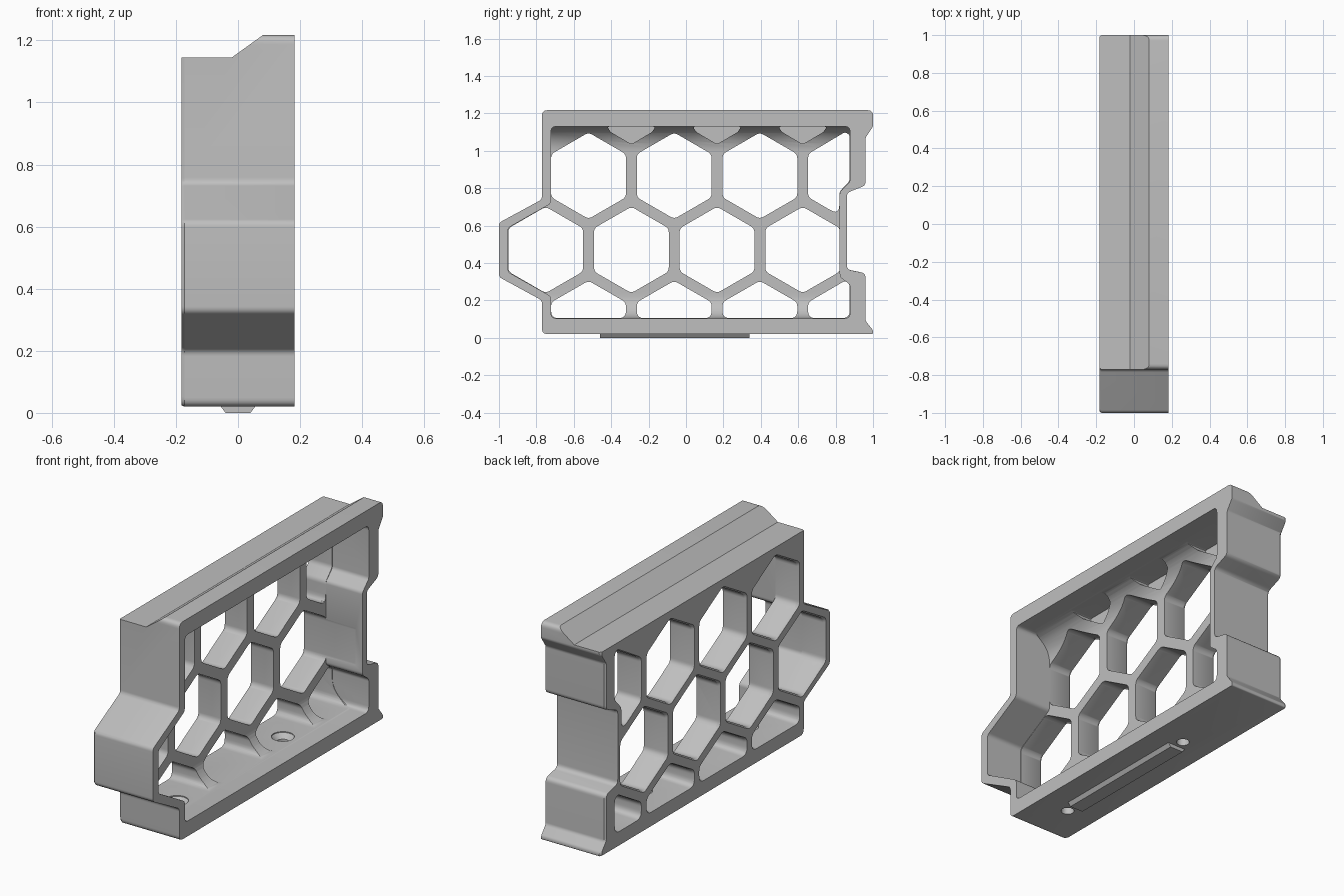
import bpy, bmesh, math
from mathutils import Vector

if "Cube" in bpy.data.objects:
    bpy.data.objects.remove(bpy.data.objects["Cube"])

grey = bpy.data.materials.new("light grey")
grey.use_nodes = True
colour = (0.52, 0.52, 0.52, 1)
grey.diffuse_color = colour
grey.node_tree.nodes["Principled BSDF"].inputs["Base Color"].default_value = colour


def rounded(points, radius, steps=6):
    """Round every corner of a 2D outline."""
    result = []
    pts = [Vector(p) for p in points]
    for i, p in enumerate(pts):
        a, b = pts[i - 1] - p, pts[(i + 1) % len(pts)] - p
        half = a.angle(b) / 2
        cut = min(radius / max(math.tan(half), 0.01), a.length * 0.45, b.length * 0.45)
        if half > 1.55:
            continue
        start, end = p + a.normalized() * cut, p + b.normalized() * cut
        for k in range(steps + 1):
            t = k / steps
            result.append(start * (1 - t) ** 2 + p * 2 * t * (1 - t) + end * t * t)
    return result


def prism(name, outline, axis, rings):
    """Loft an outline along an axis; each ring is (position, scale)."""
    pts = [Vector(p) for p in outline]
    lo = Vector((min(p.x for p in pts), min(p.y for p in pts)))
    hi = Vector((max(p.x for p in pts), max(p.y for p in pts)))
    mid = (lo + hi) / 2
    bm = bmesh.new()
    loops = []
    for pos, scale in rings:
        loop = []
        for p in pts:
            q = mid + (p - mid) * scale
            co = {"x": (pos, q.x, q.y), "y": (q.x, pos, q.y), "z": (q.x, q.y, pos)}[axis]
            loop.append(bm.verts.new(co))
        loops.append(loop)
    n = len(pts)
    for low, high in zip(loops, loops[1:]):
        for i in range(n):
            j = (i + 1) % n
            bm.faces.new((low[i], low[j], high[j], high[i]))
    bm.faces.new(loops[0][::-1])
    bm.faces.new(loops[-1])
    bmesh.ops.recalc_face_normals(bm, faces=bm.faces)
    mesh = bpy.data.meshes.new(name)
    bm.to_mesh(mesh)
    bm.free()
    mesh.materials.append(grey)
    obj = bpy.data.objects.new(name, mesh)
    bpy.context.collection.objects.link(obj)
    return obj


def combine(target, tool, operation="DIFFERENCE"):
    """Apply a boolean and discard the tool."""
    mod = target.modifiers.new("cut", "BOOLEAN")
    mod.object, mod.operation, mod.solver = tool, operation, "EXACT"
    graph = bpy.context.evaluated_depsgraph_get()
    mesh = bpy.data.meshes.new_from_object(target.evaluated_get(graph))
    target.modifiers.clear()
    target.data = mesh
    bpy.data.objects.remove(tool)


# Outer shell with the hexagonal bulge at the front and the notch at the back
shell = [(-0.77, 0.02), (1.0, 0.02), (1.0, 0.04), (0.96, 0.09), (0.96, 0.345),
         (0.86, 0.365), (0.86, 0.775), (0.96, 0.815), (0.96, 1.07), (1.0, 1.13),
         (1.0, 1.217), (-0.77, 1.217), (-0.77, 0.74), (-1.0, 0.615),
         (-1.0, 0.325), (-0.77, 0.2)]
frame = prism("honeycomb_frame", rounded(shell, 0.03), "x",
              [(-0.182, 0.992), (-0.172, 1), (0.182, 1)])

# Lower shelf and sloped ridge along the top
combine(frame, prism("shelf_cutter", [(-0.3, 1.145), (-0.02, 1.145), (0.08, 1.217),
                                      (0.08, 1.3), (-0.3, 1.3)], "y", [(-1.2, 1), (1.2, 1)]))

# Deep pocket on the open side, with coved floor and ceiling
FLOOR, CEILING, WEB, COVE = 0.104, 1.13, -0.04, 0.13
inside = [(-0.722, FLOOR), (0.877, FLOOR), (0.877, 0.285), (0.822, 0.325),
          (0.822, 0.78), (0.877, 0.835), (0.877, CEILING), (-0.722, CEILING),
          (-0.722, 0.718), (-0.952, 0.588), (-0.952, 0.352), (-0.722, 0.222)]
pocket = prism("pocket_cutter", rounded(inside, 0.03), "x", [(WEB, 1), (0.3, 1)])
for wall, side in ((FLOOR, -1), (CEILING, 1)):
    profile = [(WEB - 0.03, wall - side * COVE)]
    for k in range(11):
        a = math.pi / 2 * k / 10
        profile.append((WEB + COVE * (1 - math.cos(a)),
                        wall - side * COVE * (1 - math.sin(a))))
    profile += [(WEB + COVE, wall + side * 0.03), (WEB - 0.03, wall + side * 0.03)]
    combine(pocket, prism("cove", profile, "y", [(-1.1, 1), (1.1, 1)]))
combine(frame, pocket)

# Honeycomb openings
APOTHEM, PITCH, MID = 0.2, 0.458, 0.47
RISE = PITCH * math.sqrt(3) / 2


def hexagon(y, z, lowest=-1):
    r = APOTHEM / math.cos(math.pi / 6)
    angles = [math.pi / 6 + k * math.pi / 3 for k in range(6)]
    return [(y + r * math.cos(a), max(lowest, z + r * math.sin(a))) for a in angles]


cells = [hexagon(-0.75 + PITCH * i, MID) for i in range(4)]
for i in range(3):
    y = -0.521 + PITCH * i
    cells.append(hexagon(y, MID + RISE))
    # low cells are trimmed level with the floor
    left, right = y - APOTHEM, y + APOTHEM
    cells.append([(left, FLOOR + 0.001), (right, FLOOR + 0.001), (right, 0.19),
                  (y, 0.305), (left, 0.19)])
# partial cells beside the back wall
cells.append([(0.653, 0.105), (0.875, 0.105), (0.875, 0.285), (0.85, 0.305), (0.653, 0.19)])
cells.append([(0.653, 0.752), (0.82, 0.655), (0.82, 0.78), (0.875, 0.84),
              (0.875, 1.085), (0.85, 1.1), (0.653, 0.983)])
for outline in cells:
    combine(frame, prism("cell_cutter", rounded(outline, 0.04), "x",
                         [(-0.2, 1.09), (-0.168, 1), (0.14, 1)]))

# Blind pits between the upper cells
for i in range(3):
    y = -0.292 + PITCH * i
    pit = [(y - 0.13, 1.129), (y + 0.13, 1.129), (y + 0.11, 1.1), (y, 1.035), (y - 0.11, 1.1)]
    combine(frame, prism("pit_cutter", rounded(pit, 0.02), "x", [(-0.06, 1), (0.12, 1)]))

# Countersunk screw holes in the floor
for y in (-0.53, 0.39):
    ring = [(0.033 * math.cos(k * math.pi / 16), y + 0.033 * math.sin(k * math.pi / 16))
            for k in range(32)]
    combine(frame, prism("screw_cutter", ring, "z",
                         [(-0.1, 1), (0.075, 1), (0.1, 1.75), (0.12, 1.75)]))

# Raised key under the base
key = prism("base_key", [(-0.04, 0), (0.04, 0), (0.055, 0.02), (0.055, 0.03),
                         (-0.055, 0.03), (-0.055, 0.02)], "y", [(-0.46, 1), (0.34, 1)])

for obj in (frame, key):
    bpy.ops.object.select_all(action="DESELECT")
    obj.select_set(True)
    bpy.context.view_layer.objects.active = obj
    bpy.ops.object.shade_smooth_by_angle(angle=math.radians(30))
